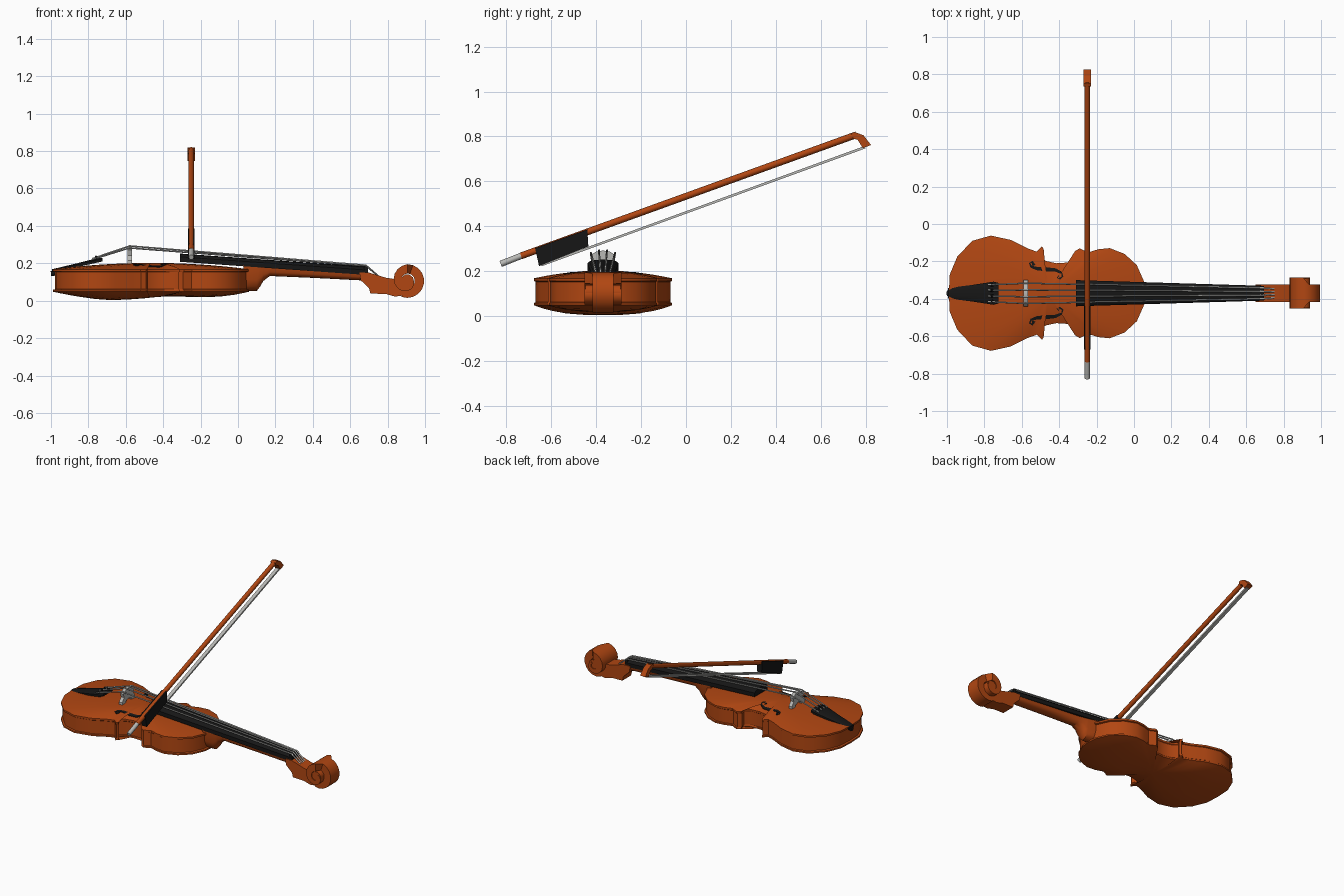
import bpy, bmesh
from math import sin, cos, pi, radians
from mathutils import Vector
from mathutils.bvhtree import BVHTree

if "Cube" in bpy.data.objects:
    bpy.data.objects.remove(bpy.data.objects["Cube"])

CY = -0.37    # centre line of the instrument
BOW_X = -0.25


def material(name, rgb, rough=0.5):
    m = bpy.data.materials.new(name)
    m.use_nodes = True
    m.diffuse_color = (*rgb, 1)
    node = m.node_tree.nodes["Principled BSDF"]
    node.inputs["Base Color"].default_value = (*rgb, 1)
    node.inputs["Roughness"].default_value = rough
    return m


WOOD = material("varnished wood", (0.44, 0.062, 0.006))
BLACK = material("ebony black", (0.008, 0.008, 0.008))
GREY = material("light grey", (0.48, 0.48, 0.46))


def finish(name, bm, mat, smooth=35):
    bmesh.ops.recalc_face_normals(bm, faces=bm.faces[:])
    mesh = bpy.data.meshes.new(name)
    bm.to_mesh(mesh)
    bm.free()
    ob = bpy.data.objects.new(name, mesh)
    bpy.context.collection.objects.link(ob)
    mesh.materials.append(mat)
    if smooth:
        bpy.ops.object.select_all(action='DESELECT')
        ob.select_set(True)
        bpy.context.view_layer.objects.active = ob
        bpy.ops.object.shade_smooth_by_angle(angle=radians(smooth))
    return ob


def loft_bm(rings, caps=True):
    """Join equal-length closed rings of points into a skin."""
    bm = bmesh.new()
    vs = [[bm.verts.new(p) for p in r] for r in rings]
    n = len(vs[0])
    for a, b in zip(vs, vs[1:]):
        for i in range(n):
            j = (i + 1) % n
            bm.faces.new((a[i], a[j], b[j], b[i]))
    if caps:
        bm.faces.new(vs[0])
        bm.faces.new(vs[-1])
    return bm


def loft(name, rings, mat, smooth=35):
    return finish(name, loft_bm(rings), mat, smooth)


def rod(name, path, r, mat, sides=6):
    """Round rod along a path of points."""
    path = [Vector(p) for p in path]
    rings = []
    for i, p in enumerate(path):
        d = (path[min(i + 1, len(path) - 1)] - path[max(i - 1, 0)]).normalized()
        u = d.orthogonal() if abs(d.z) > 0.95 else d.cross(Vector((0, 0, 1)))
        u.normalize()
        v = d.cross(u)
        rings.append([p + r * (u * cos(2 * pi * k / sides) + v * sin(2 * pi * k / sides))
                      for k in range(sides)])
    return loft(name, rings, mat, 70)


def slab_y(name, profile, half, mat):
    """Side profile (x, z) extruded across the centre line."""
    return loft(name, [[(x, CY + s * half, z) for x, z in profile] for s in (-1, 1)], mat, 25)


def slab_x(name, profile, half, mat, x0):
    """Profile (y, z) extruded along x."""
    return loft(name, [[(x0 + s * half, y, z) for y, z in profile] for s in (-1, 1)], mat, 25)


# Body outline: one half, mirrored across the centre line
half_outline = [(-.99, 0), (-.985, .1), (-.945, .195), (-.865, .28), (-.765, .308), (-.66, .285),
                (-.57, .24), (-.52, .222), (-.492, .25), (-.483, .235), (-.51, .197), (-.47, .172),
                (-.415, .16), (-.34, .165), (-.305, .187), (-.315, .225), (-.29, .24), (-.245, .218),
                (-.19, .235), (-.13, .241), (-.05, .21), (.015, .15), (.055, .06), (.06, 0)]
outline = half_outline + [(x, -y) for x, y in half_outline[-2:0:-1]]
MID = -0.46


def ring(scale, height):
    pts = []
    for x, y in outline:
        px = MID + (x - MID) * scale
        pts.append((px, CY + y * scale, height(px)))
    return pts


def dome_top(s):
    return lambda x: 0.168 + 0.034 * (1 - s ** 2)


def dome_back(s):
    return lambda x: 0.048 - (0.022 + 0.036 * min(1, abs(x + .37) / .35)) * (1 - s ** 2)


steps = [1, .93, .84, .72, .58, .42, .25, .08]
top_rings = [ring(.975, lambda x: .152), ring(1, lambda x: .156)] + [ring(s, dome_top(s)) for s in steps]
back_rings = [ring(.975, lambda x: .062), ring(1, lambda x: .058)] + [ring(s, dome_back(s)) for s in steps]
top_bm = loft_bm(top_rings)
surface = BVHTree.FromBMesh(top_bm)
finish("top_plate", top_bm, WOOD, 40)
loft("back_plate", back_rings, WOOD, 40)
loft("ribs", [ring(.978, lambda x: .06), ring(.978, lambda x: .154)], WOOD, 40)


# Sound holes: thin curved strips laid on the top plate
def on_top(x, y):
    hit = surface.ray_cast(Vector((x, y, 1)), Vector((0, 0, -1)))[0]
    return hit.z if hit else 0.17


f_path = [(-.535, .148), (-.545, .168), (-.558, .16), (-.55, .142), (-.52, .132), (-.47, .128),
          (-.42, .124), (-.39, .11), (-.381, .09), (-.395, .078), (-.408, .09)]
f_width = [.009, .006, .004, .006, .009, .011, .009, .006, .004, .006, .009]
for side, label in ((1, "left"), (-1, "right")):
    rings = []
    for i, (x, y) in enumerate(f_path):
        a = Vector(f_path[max(i - 1, 0)])
        b = Vector(f_path[min(i + 1, len(f_path) - 1)])
        d = (b - a).normalized()
        edge = []
        for k in (-1, 1):
            ex, ey = x - d.y * k * f_width[i], CY + side * (y + d.x * k * f_width[i])
            edge.append((ex, ey, on_top(ex, ey)))
        (l, r) = edge
        rings.append([(*l[:2], l[2] - .002), (*r[:2], r[2] - .002),
                      (*r[:2], r[2] + .003), (*l[:2], l[2] + .003)])
    loft("sound_hole_" + label, rings, BLACK, 0)


# Neck with heel: half-round sections (x, top, bottom, half width)
def half_round(x, top, low, hw, n=8):
    return [(x, CY + hw * cos(pi * k / n), top - (top - low) * sin(pi * k / n) ** .6)
            for k in range(n + 1)]


neck = [(.03, .19, .052, .06), (.1, .188, .052, .052), (.118, .186, .075, .05), (.135, .184, .105, .048),
        (.17, .18, .132, .045), (.4, .165, .122, .042), (.67, .148, .108, .04)]
loft("neck", [half_round(*s) for s in neck], WOOD)


# Fingerboard: arched sections
def arched(x, top, low, hw, n=6):
    arc = [(x, CY + hw * cos(pi * k / n), low + (top - low) * (.6 + .4 * sin(pi * k / n)))
           for k in range(n + 1)]
    return [(x, CY + hw, low)] + arc + [(x, CY - hw, low)]


loft("fingerboard", [arched(-.31, .252, .208, .07), arched(.68, .182, .138, .04)], BLACK)
slab_y("nut", [(.675, .14), (.695, .14), (.695, .178), (.675, .186)], .038, BLACK)

# Peg box
slab_y("peg_box", [(.65, .15), (.655, .11), (.7, .068), (.708, .038), (.79, .036), (.84, .022),
                   (.9, .03), (.9, .08), (.84, .115), (.79, .123), (.7, .15)], .047, WOOD)

# Scroll: spiral band that widens towards its eye
rings = []
for k in range(0, 27):
    deg = -110 + k * 20
    a = radians(deg)
    t = max(0, (deg - 90) / 320)
    r = .09 - .066 * min(1, t)
    w = .047 if deg < 80 else .083
    inner = r * .45
    rings.append([(.905 + q * cos(a), CY + s * w, .105 + q * sin(a))
                  for q, s in ((r, -1), (r, 1), (inner, 1), (inner, -1))])
loft("scroll", rings, WOOD, 30)
rod("scroll_eye", [(.905, CY - .078, .105), (.905, CY + .078, .105)], .036, WOOD, 10)

# Bridge: arched crown on two feet
half_bridge = [(0, .292), (.03, .287), (.058, .27), (.05, .242), (.07, .215), (.07, .192),
               (.035, .192), (.03, .212), (0, .222)]
bridge = half_bridge + [(-y, z) for y, z in half_bridge[-2:0:-1]]
slab_x("bridge", [(CY + y, z) for y, z in bridge], .012, GREY, -.58)

# Tailpiece and end pin
loft("tailpiece", [arched(-.995, .168, .152, .028), arched(-.86, .2, .18, .045),
                   arched(-.75, .228, .204, .062), arched(-.725, .228, .21, .055)], BLACK)
rod("end_pin", [(-1, CY, .145), (-.96, CY, .15)], .014, BLACK, 8)

# Strings with fine tuners
for i in range(4):
    k = (i - 1.5) / 1.5
    arch = .012 * k * k
    rod(f"string_{i + 1}", [(-.78, CY + .045 * k, .225 - arch * .4), (-.58, CY + .054 * k, .294 - arch),
                            (.685, CY + .029 * k, .19 - arch * .4), (.75, CY + .024 * k, .132)],
        .0045, GREY, 5)
    rod(f"tuner_{i + 1}", [(-.77, CY + .043 * k, .212), (-.755, CY + .043 * k, .24 - arch)], .008, BLACK, 6)

# Bow: stick, screw, frog, hair and head
rod("bow_stick", [(BOW_X, -.735, .268), (BOW_X, .76, .808)], .015, WOOD, 8)
rod("bow_screw", [(BOW_X, -.826, .232), (BOW_X, -.73, .27)], .014, GREY, 8)
slab_x("bow_frog", [(-.672, .302), (-.44, .385), (-.435, .31), (-.655, .222)], .018, BLACK, BOW_X)
slab_x("bow_hair", [(-.645, .221), (.8, .747), (.797, .758), (-.645, .232)], .012, GREY, BOW_X)
slab_x("bow_head", [(.735, .813), (.75, .82), (.79, .806), (.825, .762), (.788, .748), (.765, .785),
                    (.745, .79)], .019, WOOD, BOW_X)
